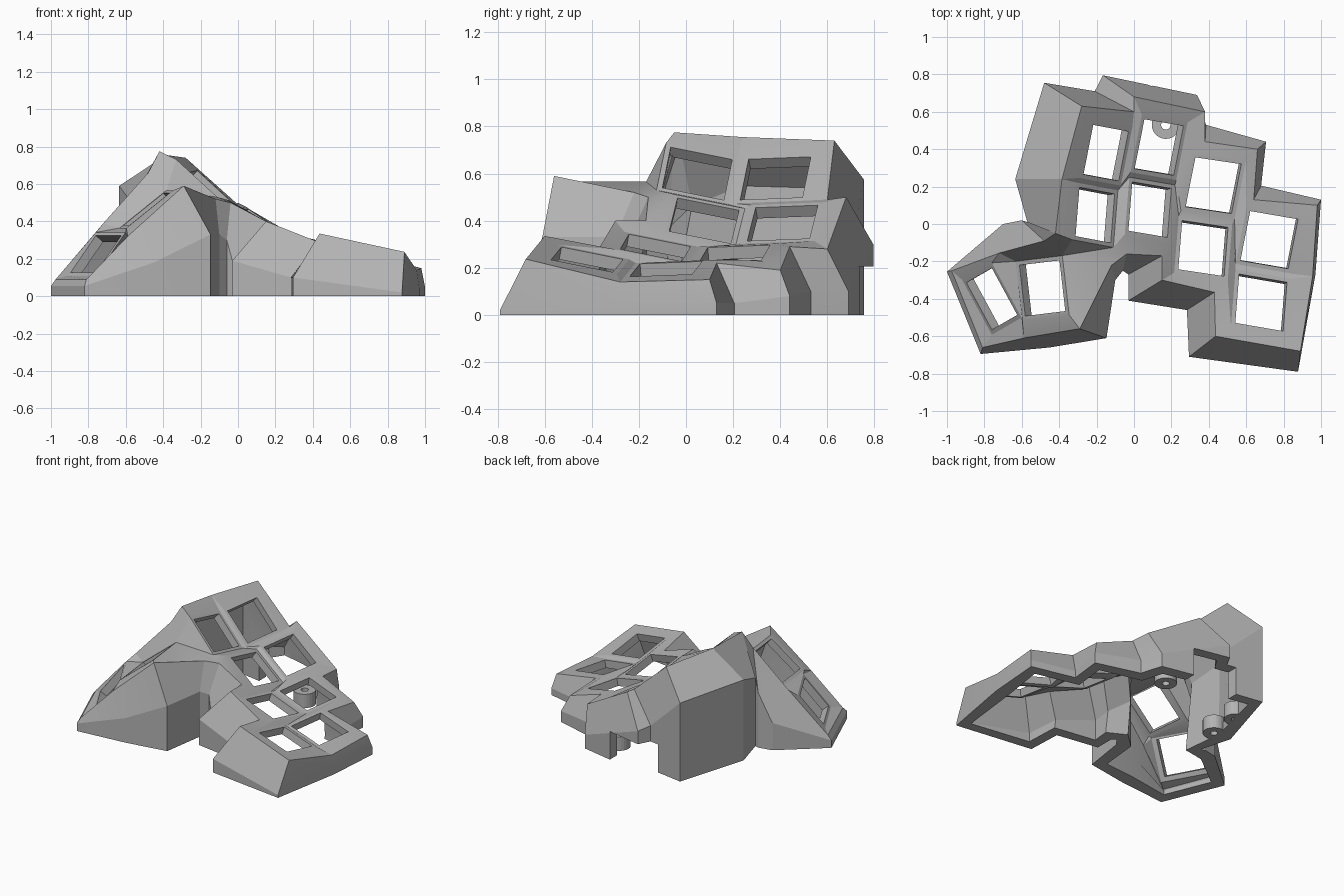
import bpy, bmesh, math
from mathutils import Vector

cube = bpy.data.objects.get("Cube")
if cube:
    bpy.data.objects.remove(cube)

grey = bpy.data.materials.new("plain_grey")
grey.use_nodes = True
colour = (0.45, 0.45, 0.45, 1)
grey.diffuse_color = colour
grey.node_tree.nodes["Principled BSDF"].inputs["Base Color"].default_value = colour

bm = bmesh.new()
verts = {}


def vert(co):
    """Shared vertex at a position."""
    tag = tuple(round(c, 4) for c in co)
    if tag not in verts:
        verts[tag] = bm.verts.new(co)
    return verts[tag]


def face(*points):
    """Face through points, dropping repeated neighbours."""
    loop = []
    for p in points:
        v = vert(p)
        if v not in loop:
            loop.append(v)
    if len(loop) > 2 and not bm.faces.get(loop):
        bm.faces.new(loop)


corner = {}
SIGNS = {"BL": (-1, -1), "BR": (1, -1), "TR": (1, 1), "TL": (-1, 1)}


def key_frame(name, centre, across, along):
    """Square frame around one switch opening."""
    c, u, v = Vector(centre), Vector(across), Vector(along)
    ring = []
    for s, (a, b) in SIGNS.items():
        step = u * a + v * b
        corner[name + s] = c + step * 0.61
        ring.append((c + step * 0.61, c + step * 0.522))
    for i in range(4):
        (o1, h1), (o2, h2) = ring[i], ring[(i + 1) % 4]
        face(o1, o2, h2, h1)


# Finger keys: one direction across per column, one along per row
ALONG = {"t": (0.05, 0.253, 0.01), "b": (0.02, 0.25, -0.05)}
COLUMNS = [
    ((0.18, -0.034, -0.165), (-0.15, 0.38, 0.58), (-0.208, 0.048, 0.6)),
    ((0.2, -0.034, -0.135), (0.134, 0.41, 0.39), (0.085, 0.077, 0.4)),
    ((0.235, -0.035, -0.06), (0.425, 0.206, 0.26), (0.37, -0.13, 0.285)),
    ((0.245, -0.042, -0.052), (0.723, -0.085, 0.195), (0.68, -0.42, 0.235)),
]
for n, (across, top, bottom) in enumerate(COLUMNS, 1):
    key_frame(f"{n}t", top, across, ALONG["t"])
    key_frame(f"{n}b", bottom, across, ALONG["b"])

# Thumb keys
key_frame("A", (-0.49, -0.343, 0.465), (0.205, 0.025, 0.165), (-0.03, 0.26, 0))
key_frame("B", (-0.76, -0.4, 0.225), (0.13, 0.075, 0.19), (-0.13, 0.24, 0))


def bridge(*names):
    face(*(corner[n] for n in names))


# Webs between keys
for n in range(1, 5):
    bridge(f"{n}bTL", f"{n}bTR", f"{n}tBR", f"{n}tBL")
for n in range(1, 4):
    m = n + 1
    for row in "tb":
        bridge(f"{n}{row}BR", f"{m}{row}BL", f"{m}{row}TL", f"{n}{row}TR")
    bridge(f"{n}bTR", f"{m}bTL", f"{m}tBL", f"{n}tBR")
bridge("BBR", "ABL", "ATL", "BTR")
bridge("ATR", "1bBR", "1bBL")

# Border, anticlockwise: key corners, rim point, top of the upright wall
FINGER_BORDER = [
    ("4bBL", (0.436, -0.6, 0.335), (0.294, -0.71, 0.1)),
    ("4bBR", (0.89, -0.68, 0.237), (0.877, -0.79, 0.02)),
    ("4bTR 4tBR", (0.955, -0.28, 0.14), (0.97, -0.27, 0.04)),
    ("4tTR", (0.98, 0.1, 0.15), (1, 0.13, 0.05)),
    ("4tTL", (0.64, 0.13, 0.22), (0.68, 0.205, 0.05)),
    ("3tTR", (0.66, 0.4, 0.19), (0.706, 0.44, 0.08)),
    ("3tTL", (0.38, 0.44, 0.29), (0.385, 0.53, 0.1)),
    ("2tTR", (0.38, 0.6, 0.28), (0.337, 0.69, 0.1)),
    ("2tTL", (0, 0.68, 0.5), (-0.166, 0.795, 0.3)),
    ("1tTR", (0, 0.6, 0.49), (-0.21, 0.71, 0.32)),
    ("1tTL", (-0.28, 0.63, 0.74), (-0.48, 0.755, 0.575)),
    ("1tBL 1bTL", (-0.385, 0.24, 0.755), (-0.635, 0.24, 0.59)),
    ("1bBL", (-0.42, -0.05, 0.775), (-0.57, 0.01, 0.5)),
]
THUMB_BORDER = [
    ("ATR", (-0.48, -0.09, 0.66), (-0.6, 0.02, 0.4)),
    ("ATL BTR", (-0.72, -0.155, 0.39), (-0.7, 0, 0.2)),
    ("BTL", (-0.975, -0.25, 0.09), (-1, -0.255, 0.055)),
    ("BBL", (-0.81, -0.66, 0.09), (-0.82, -0.695, 0.055)),
    ("BBR ABL", (-0.59, -0.61, 0.32), (-0.45, -0.66, 0.18)),
    ("ABR", (-0.29, -0.56, 0.59), (-0.147, -0.61, 0.33)),
    ("ATR", (-0.12, -0.22, 0.52), (-0.1, -0.3, 0.33)),
    ("1bBR 2bBL", (-0.04, -0.16, 0.5), (-0.06, -0.25, 0.3)),
    ("2bBR", (0.15, -0.17, 0.4), (-0.03, -0.27, 0.19)),
    ("3bBL", (0.15, -0.3, 0.4), (-0.03, -0.41, 0.19)),
    ("3bBR", (0.43, -0.365, 0.29), (0.283, -0.46, 0.1)),
]
border = FINGER_BORDER + THUMB_BORDER
wall = []
for (n1, r1, s1), (n2, r2, s2) in zip(border, border[1:] + border[:1]):
    names = n1.split()
    if len(names) == 2:
        face(r1, corner[names[1]], corner[names[0]])
    k1, k2 = corner[names[-1]], corner[n2.split()[0]]
    g1, g2 = (*s1[:2], 0), (*s2[:2], 0)
    face(k1, r1, r2, k2)
    face(r1, s1, s2, r2)
    face(s1, g1, g2, s2)
    wall += [vert(s1), vert(g1)]

bmesh.ops.recalc_face_normals(bm, faces=bm.faces)
highest = max(bm.faces, key=lambda f: f.calc_center_median().z)
if highest.normal.z < 0:
    bmesh.ops.reverse_faces(bm, faces=bm.faces)
bm.verts.index_update()
wall = [v.index for v in wall]


def finish(name, mesh_data):
    mesh = bpy.data.meshes.new(name)
    mesh_data.to_mesh(mesh)
    mesh_data.free()
    obj = bpy.data.objects.new(name, mesh)
    bpy.context.collection.objects.link(obj)
    mesh.materials.append(grey)
    return obj


# Thin key plate, thicker walls
case = finish("case_shell", bm)
case.vertex_groups.new(name="wall").add(wall, 1, "REPLACE")
solid = case.modifiers.new("thickness", "SOLIDIFY")
solid.thickness = 0.1
solid.offset = -1
solid.vertex_group = "wall"
solid.thickness_vertex_group = 0.55

# Socket opening in the back wall
bm = bmesh.new()
bmesh.ops.create_cube(bm, size=1)
cutter = finish("socket_cutter", bm)
cutter.location = (-0.09, 0.78, 0.05)
cutter.scale = (0.38, 0.36, 0.31)
cutter.hide_render = True
cut = case.modifiers.new("socket", "BOOLEAN")
cut.object = cutter
cut.solver = "EXACT"

bpy.context.view_layer.update()
bpy.context.view_layer.objects.active = case
case.select_set(True)
for name in ("thickness", "socket"):
    bpy.ops.object.modifier_apply(modifier=name)
bpy.data.objects.remove(cutter)
bpy.ops.object.shade_smooth_by_angle(angle=math.radians(15))


# Screw bosses: short tubes inside the walls
def screw_boss(name, x, y, outer=0.075, inner=0.025, height=0.1):
    bm = bmesh.new()
    rings = []
    for r, z in ((outer, 0), (outer, height), (inner, height), (inner, 0)):
        rings.append([bm.verts.new((x + r * math.cos(t), y + r * math.sin(t), z))
                      for t in (math.tau * i / 24 for i in range(24))])
    for a, b in zip(rings, rings[1:] + rings[:1]):
        for i in range(24):
            j = (i + 1) % 24
            bm.faces.new((a[i], a[j], b[j], b[i]))
    finish(name, bm)


screw_boss("back_screw_boss", 0.17, 0.53)
screw_boss("side_screw_boss_front", -0.5, 0.23)
screw_boss("side_screw_boss_back", -0.49, 0.46)
